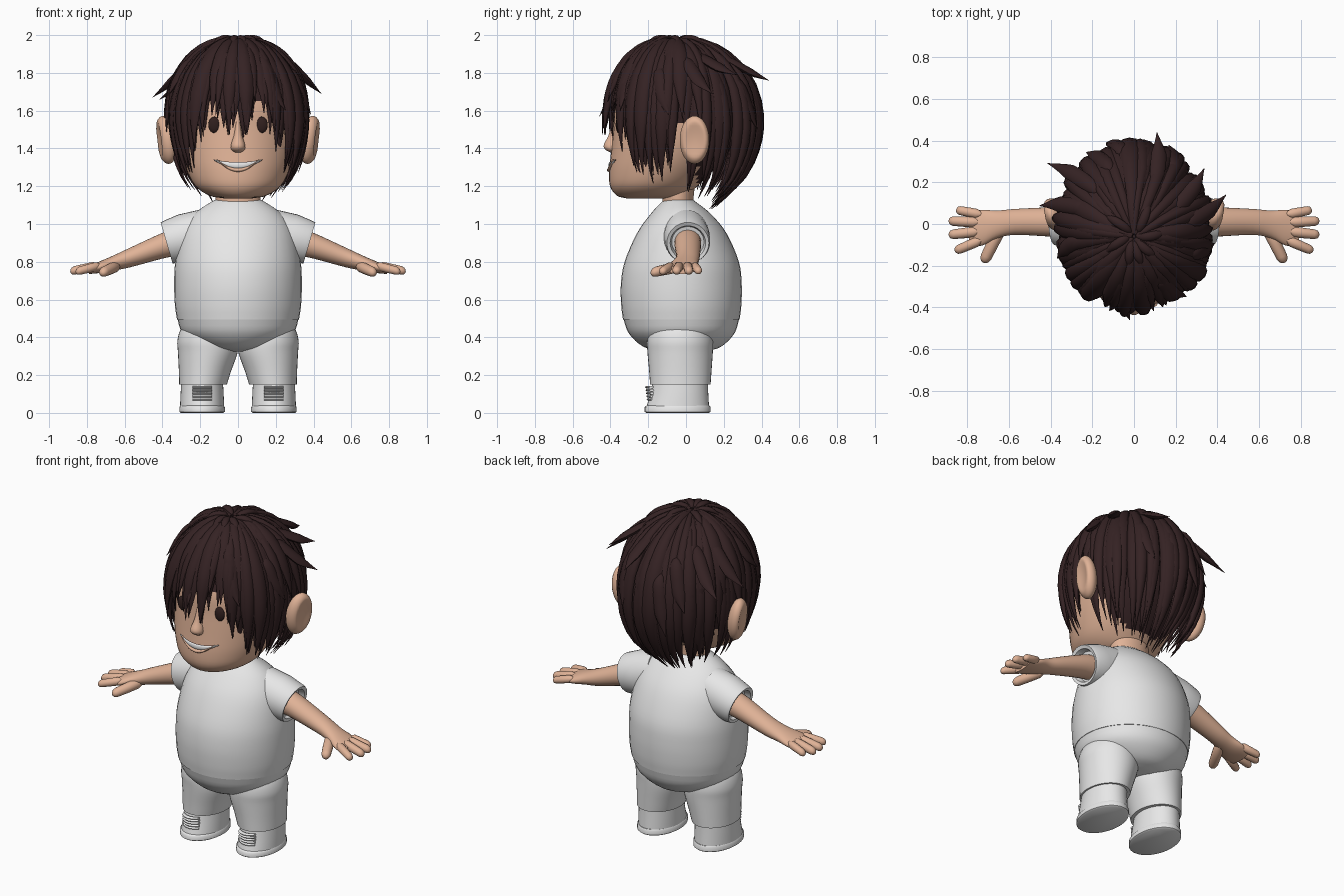
import bpy, bmesh, math, random
from mathutils import Vector
from mathutils.bvhtree import BVHTree

random.seed(7)
if "Cube" in bpy.data.objects:
    bpy.data.objects.remove(bpy.data.objects["Cube"])
X, Y, Z = Vector((1, 0, 0)), Vector((0, 1, 0)), Vector((0, 0, 1))


def material(name, *rgb):
    mat = bpy.data.materials.new(name)
    mat.use_nodes = True
    mat.diffuse_color = (*rgb, 1)
    mat.node_tree.nodes["Principled BSDF"].inputs["Base Color"].default_value = (*rgb, 1)
    return mat


skin = material("warm skin", .75, .45, .31)
hair = material("dark brown hair", .035, .016, .017)
cloth = material("white cloth", .8, .8, .8)
dark = material("eye brown", .03, .014, .013)


def smooth(rows, steps):
    """Catmull-Rom through rows of any width."""
    p = [Vector(r) for r in rows]
    p = [p[0] * 2 - p[1]] + p + [p[-1] * 2 - p[-2]]
    out = []
    for a, b, c, d in zip(p, p[1:], p[2:], p[3:]):
        for i in range(steps):
            t = i / steps
            out.append((b * 2 + (c - a) * t + (a * 2 - b * 5 + c * 4 - d) * t ** 2
                        + (b * 3 - a - c * 3 + d) * t ** 3) * .5)
    return out + [p[-2]]


def sweep(bm, rows, frame, sides=32):
    """Skin elliptical rings; each row is x, y, z, half width, half depth."""
    pts = [Vector(r[:3]) for r in rows]
    rings = []
    for i, r in enumerate(rows):
        tangent = (pts[min(i + 1, len(pts) - 1)] - pts[max(i - 1, 0)]).normalized()
        u, v = frame(pts[i], tangent)
        rings.append([bm.verts.new(pts[i] + u * r[3] * math.cos(a) + v * r[4] * math.sin(a))
                      for a in (math.tau * k / sides for k in range(sides))])
    for lo, hi in zip(rings, rings[1:]):
        for k in range(sides):
            n = (k + 1) % sides
            bm.faces.new((lo[k], lo[n], hi[n], hi[k]))
    bm.faces.new(rings[0])
    bm.faces.new(rings[-1])


def finish(name, bm, mats, mirror=False, angle=50):
    bmesh.ops.recalc_face_normals(bm, faces=bm.faces[:])
    mesh = bpy.data.meshes.new(name)
    bm.to_mesh(mesh)
    bm.free()
    for m in mats:
        mesh.materials.append(m)
    mesh.shade_smooth()
    mesh.set_sharp_from_angle(angle=math.radians(angle))
    obj = bpy.data.objects.new(name, mesh)
    bpy.context.collection.objects.link(obj)
    if mirror:
        obj.modifiers.new("Mirror", 'MIRROR')
    return obj


def upright(name, rows, mat, x=0, steps=4, mirror=False):
    """Vertical form; each row is z, front y, back y, half width and maybe an x shift."""
    bm = bmesh.new()
    full = [(x + sum(dx), (f + b) / 2, z, w, (b - f) / 2) for z, f, b, w, *dx in rows]
    sweep(bm, smooth(full, steps), lambda p, t: (X, Y), 40)
    return finish(name, bm, [mat], mirror)


def ball(name, mat, center, size, dish=0, lean=0):
    """Mirrored ellipsoid, optionally hollowed outside and leaning outward."""
    bm = bmesh.new()
    bmesh.ops.create_uvsphere(bm, u_segments=32, v_segments=20, radius=1)
    for v in bm.verts:
        if v.co.x > 0:
            v.co.x -= dish * max(0, 1 - (v.co.y ** 2 + v.co.z ** 2) / .6)
        v.co.x += lean * (v.co.z + v.co.y)
        v.co = Vector(center) + Vector(a * b for a, b in zip(v.co, size))
    finish(name, bm, [mat], True)


# Trousers, shirt and neck
upright("trouser_seat", [(.325, -.12, .1, .09), (.35, -.225, .185, .19), (.42, -.302, .256, .292),
                         (.505, -.334, .284, .323)], cloth)
upright("shirt", [(.495, -.334, .284, .323), (.57, -.343, .293, .334), (.68, -.345, .295, .338),
                  (.8, -.325, .28, .332), (.95, -.26, .215, .3), (1.05, -.19, .135, .235),
                  (1.115, -.13, .055, .145), (1.135, -.1, .025, .1)], cloth)
upright("neck", [(1.05, -.13, .05, .11), (1.13, -.125, .04, .12), (1.22, -.13, .05, .12)], skin)
upright("trouser_legs", [(.5, -.15, .1, .11), (.44, -.192, .13, .14, .01), (.38, -.206, .143, .158, .008),
                         (.32, -.204, .142, .158, .005), (.22, -.195, .135, .138, .02),
                         (.15, -.19, .13, .126, .03)], cloth, .155, mirror=True)

# Shoes, soles and lace bars
upright("shoes", [(.17, -.175, .115, .11), (.1, -.19, .118, .114), (.03, -.21, .122, .117)],
        cloth, .19, mirror=True)
upright("soles", [(0, -.21, .122, .112), (.006, -.219, .13, .121), (.03, -.219, .13, .121),
                  (.038, -.21, .125, .115)], cloth, .19, 1, True)
bm = bmesh.new()
for n in range(5):
    z = .072 + n * .016
    bar = [(.19 + dx, -.2 + .014 * (.1 - z) / .1 + 8 * dx * dx, z, .007, .012)
           for dx in (-.052, -.026, 0, .026, .052)]
    sweep(bm, bar, lambda p, t: (Z, Y), 8)
finish("laces", bm, [cloth], True)

# Sleeves with a turned-in opening
bm = bmesh.new()
slope = Vector((.28, 0, .96))
sweep(bm, [(.17, 0, .95, .12, .13), (.28, .005, .925, .123, .13), (.36, .01, .905, .118, .117),
           (.378, .01, .9, .111, .113), (.373, .01, .9, .094, .094), (.34, .01, .905, .085, .085)],
      lambda p, t: (Y, slope), 32)
finish("sleeves", bm, [cloth], True)

# Arms running into palms, then fingers and thumb
bm = bmesh.new()
sweep(bm, smooth([(.3, .01, .91, .07, .075), (.4, .01, .885, .07, .068), (.57, .01, .823, .062, .052),
                  (.66, -.003, .793, .067, .04), (.73, -.018, .772, .086, .031),
                  (.79, -.025, .757, .075, .022)], 4), lambda p, t: (Y, Z), 28)
finish("arms", bm, [skin], True)
bm = bmesh.new()
for x0, y0, x1, y1, r, z1 in ((.73, .045, .852, .068, .021, .75), (.74, .008, .888, .015, .023, .75),
                              (.74, -.035, .888, -.052, .023, .75), (.73, -.075, .858, -.13, .022, .748),
                              (.635, -.01, .722, -.185, .027, .742)):
    a, b = Vector((x0, y0, .78)), Vector((x1, y1, z1))
    path = [(*a.lerp(b, t), r * k, r * k) for t, k in
            ((0, .5), (.2, 1.1), (.5, 1.08), (.85, 1), (.94, .8), (.985, .45), (1, .1))]
    sweep(bm, path, lambda p, t: (t.cross(Z).normalized(), Z), 14)
finish("fingers", bm, [skin], True)

# Head, with the scalp in hair colour
head = upright("head", [(1.135, -.31, -.08, .07), (1.15, -.365, 0, .15), (1.2, -.402, .06, .225),
                        (1.28, -.407, .14, .27), (1.38, -.397, .22, .303), (1.5, -.385, .3, .325),
                        (1.65, -.37, .32, .33), (1.8, -.29, .26, .26), (1.9, -.15, .1, .13)], skin)
head.data.materials.append(hair)
for f in head.data.polygons:
    c = f.center
    f.material_index = int(c.z > 1.66 or (c.y > -.18 and c.z > 1.52) or (c.y > .06 and c.z > 1.22))
tree = BVHTree.FromPolygons([v.co for v in head.data.vertices],
                            [tuple(f.vertices) for f in head.data.polygons])


def face_y(x, z):
    return tree.ray_cast(Vector((x, -1, z)), Y)[0].y


# Face details and ears
ball("eyes", dark, (.125, face_y(.125, 1.525), 1.525), (.032, .016, .043))
ball("ears", skin, (.382, .045, 1.445), (.056, .078, .127), .55, .26)
upright("nose", [(1.54, -.39, -.35, .012), (1.47, -.41, -.35, .022), (1.42, -.435, -.35, .037),
                 (1.395, -.428, -.35, .036), (1.378, -.4, -.35, .02)], skin)


def mouth_strip(name, mat, drop, height, depth, width):
    bm = bmesh.new()
    rows = []
    for i in range(25):
        k = i / 12 - 1
        x, z = k * width, 1.31 - drop + (.03 + drop) * k * k
        rows.append((x, face_y(x, z), z, height * (1 - k * k) + .001, depth))
    sweep(bm, rows, lambda p, t: (Z, Y), 12)
    finish(name, bm, [mat])


mouth_strip("mouth_line", dark, 0, .0165, .002, .13)
mouth_strip("teeth", cloth, 0, .0145, .006, .128)
mouth_strip("lower_lip", skin, .024, .009, .012, .11)

# Hair follows a dome profile of spread and height
dome = smooth([(.03, 1.955), (.25, 1.96), (.5, 1.925), (.7, 1.86), (.86, 1.77), (.96, 1.67),
               (1, 1.56), (.99, 1.46), (.94, 1.36), (.84, 1.26), (.67, 1.17), (.46, 1.08)], 8)
hairline = [(0, 1.44), (8, 1.47), (16, 1.59), (24, 1.58), (31, 1.46), (45, 1.32), (58, 1.21),
            (80, 1.27), (86, 1.5), (108, 1.5), (114, 1.16), (150, 1.12), (181, 1.08)]


def tip_height(deg, inner):
    if inner and deg > 92:
        deg = max(deg, 115)
    for (a, z0), (b, z1) in zip(hairline, hairline[1:]):
        if a <= deg <= b:
            return z0 + (z1 - z0) * (deg - a) / (b - a)


def on_dome(deg, s, z, grow=1):
    a = math.radians(deg)
    return Vector((.363 * s * grow * math.sin(a), -.02 - .04 * (1 - s) - .4 * s * grow * math.cos(a), z))


def hair_frame(p, t):
    out = p - Vector((0, -.02, 1.5))
    u = t.cross(out).normalized()
    return u, u.cross(t)


def lock(bm, pts, width, depth):
    rows = []
    for i, p in enumerate(pts):
        t = i / (len(pts) - 1)
        k = max(.04, min(.3 + 1.6 * t, 1, 2.9 * (1 - t)))
        rows.append((*p, width * k, depth * k))
    sweep(bm, rows, hair_frame, 8)


bm = bmesh.new()
for count, grow, inner in ((44, .94, True), (42, .98, False), (28, 1.01, False)):
    for n in range(count):
        deg = -180 + 360 * (n + random.uniform(.1, .9)) / count
        end = tip_height(abs(deg), inner) + random.uniform(-.03, .05)
        path = [d for d in dome if d[1] > end]
        # Locks over the face and ears hang straighter
        swing = random.uniform(-12, 12) * (1 if abs(deg) > 115 else .5)
        flick, puff = random.uniform(-.02, .06), random.uniform(-.02, .03)
        pts = []
        for i in range(17):
            t = i / 16
            s, z = path[round(t * (len(path) - 1))]
            bend = swing * math.sin(t * 2.4)
            pts.append(on_dome(deg + bend, s, z + puff * (1 - t) * .7, grow + puff * t + flick * t ** 4))
        lock(bm, pts, random.uniform(.032, .047), random.uniform(.02, .03))

# Stray spikes leaving the dome: direction, start height, tip spread, tip height
for deg, z0, spread, z1 in ((-128, 1.85, 1.36, 1.66), (-106, 1.86, 1.27, 1.67), (102, 1.86, 1.27, 1.69),
                            (122, 1.88, 1.16, 1.79), (160, 1.87, 1.17, 1.76), (-150, 1.8, 1.1, 1.55),
                            (150, 1.75, 1.09, 1.5), (75, 1.8, 1.08, 1.58), (-75, 1.85, 1.08, 1.68),
                            (-165, 1.72, 1.08, 1.4), (-8, 1.88, 1.11, 1.57), (35, 1.86, 1.08, 1.6)):
    s0 = next(s for s, z in dome[8:] if z <= z0)
    ends = [on_dome(deg - 8, s0 * .75, z0 + .03), on_dome(deg - 5, s0 * 1.03, z0),
            on_dome(deg, (s0 + spread) / 2 + .04, z0 * .4 + z1 * .6), on_dome(deg + 5, spread, z1)]
    lock(bm, smooth(ends, 4), .038, .02)

# Small tufts arching over the crown
for deg in (-70, -20, 5, 35, 80, 140, -130):
    arc = [on_dome(deg, .02, 1.95), on_dome(deg, .12, 1.982), on_dome(deg + 8, .3, 1.98),
           on_dome(deg + 14, .52, 1.92)]
    lock(bm, smooth(arc, 4), .022, .014)
finish("hair_locks", bm, [hair], angle=70)
